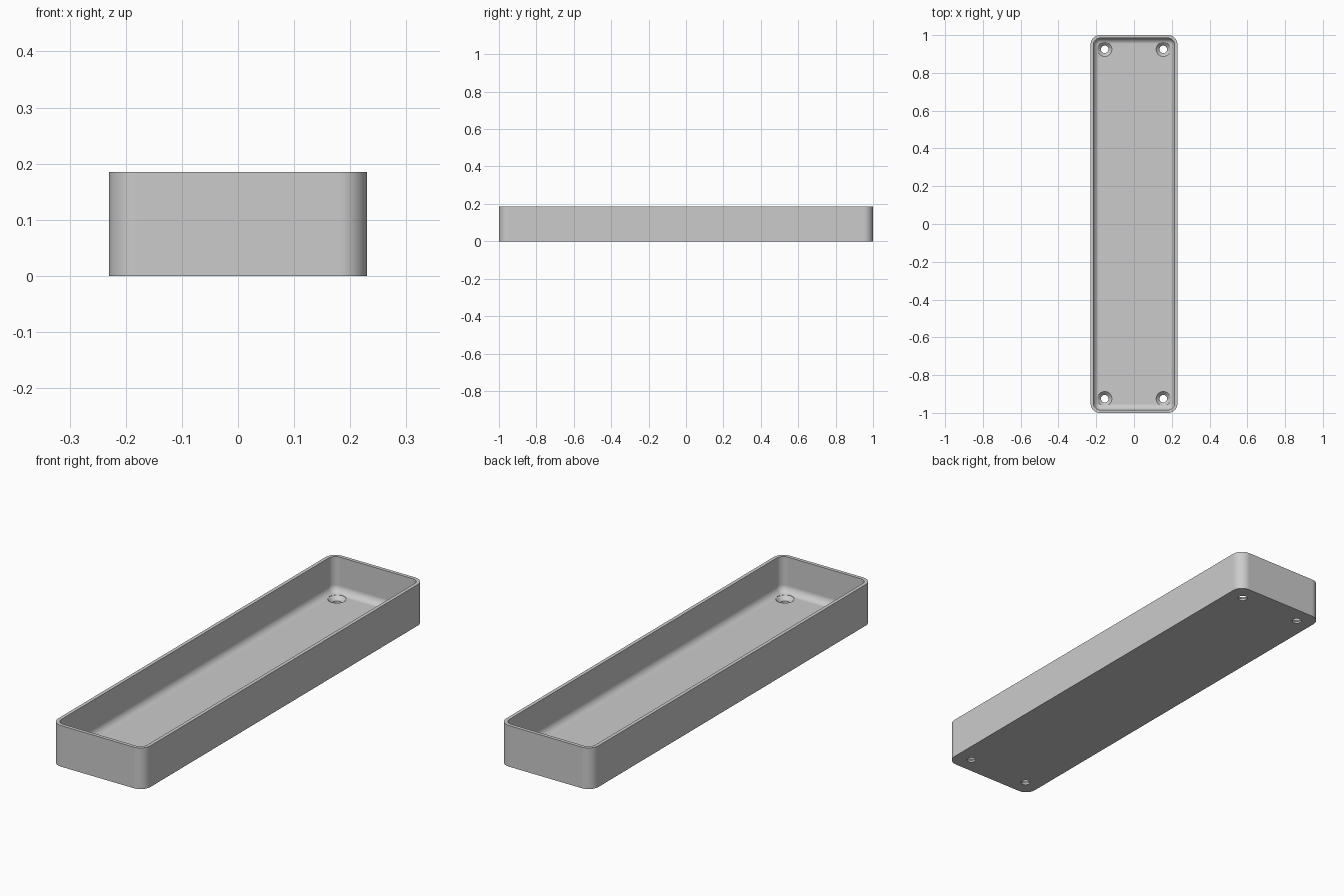
import bpy
import bmesh
from math import cos, sin, pi

if "Cube" in bpy.data.objects:
    bpy.data.objects.remove(bpy.data.objects["Cube"], do_unlink=True)

HALF_X, HALF_Y, HEIGHT = 0.23, 1.0, 0.185
CORNER, WALL, FLOOR = 0.05, 0.016, 0.026
FILLET = CORNER - WALL - 0.002
HOLE_X, HOLE_Y, HOLE_R, SINK_R = 0.155, 0.925, 0.02, 0.038
STEPS = 10

grey = bpy.data.materials.new("plain grey")
grey.use_nodes = True
grey.diffuse_color = (0.6, 0.6, 0.6, 1)
grey.node_tree.nodes["Principled BSDF"].inputs["Base Color"].default_value = (0.6, 0.6, 0.6, 1)


def rounded_loop(bm, inset, z):
    """Rounded rectangle, drawn inward from the outer outline by inset."""
    radius = CORNER - inset
    verts = []
    for quarter, (sx, sy) in enumerate([(1, 1), (-1, 1), (-1, -1), (1, -1)]):
        for i in range(STEPS + 1):
            a = (quarter + i / STEPS) * pi / 2
            verts.append(bm.verts.new((sx * (HALF_X - CORNER) + radius * cos(a),
                                       sy * (HALF_Y - CORNER) + radius * sin(a), z)))
    return verts


def circle_loop(bm, x, y, radius, z, sides=32):
    return [bm.verts.new((x + radius * cos(2 * pi * i / sides),
                          y + radius * sin(2 * pi * i / sides), z)) for i in range(sides)]


def skin(bm, loops):
    """Join the loops into a closed solid."""
    for low, high in zip(loops, loops[1:]):
        for i in range(len(low)):
            j = (i + 1) % len(low)
            bm.faces.new((low[i], low[j], high[j], high[i]))
    bm.faces.new(loops[0][::-1])
    bm.faces.new(loops[-1])
    bmesh.ops.recalc_face_normals(bm, faces=bm.faces)


def finish(bm, name):
    mesh = bpy.data.meshes.new(name)
    bm.to_mesh(mesh)
    bm.free()
    mesh.materials.append(grey)
    obj = bpy.data.objects.new(name, mesh)
    bpy.context.collection.objects.link(obj)
    return obj


# Tray shell: outer wall, rim, inner wall, then the fillet down to the floor
bm = bmesh.new()
profile = [(0, 0), (0, HEIGHT), (WALL, HEIGHT)]
for i in range(STEPS + 1):
    a = i / STEPS * pi / 2
    profile.append((WALL + FILLET * (1 - cos(a)), FLOOR + FILLET * (1 - sin(a))))
skin(bm, [rounded_loop(bm, inset, z) for inset, z in profile])
tray = finish(bm, "tray")

# Countersunk screw holes in the four corners
bm = bmesh.new()
sink = [(HOLE_R, -0.02), (HOLE_R, FLOOR - SINK_R + HOLE_R), (SINK_R, FLOOR), (SINK_R, FLOOR + 0.05)]
for sx in (-1, 1):
    for sy in (-1, 1):
        skin(bm, [circle_loop(bm, sx * HOLE_X, sy * HOLE_Y, r, z) for r, z in sink])
cutter = finish(bm, "screw_hole_cutter")
cutter.hide_render = True

cut = tray.modifiers.new("screw holes", "BOOLEAN")
cut.operation = "DIFFERENCE"
cut.solver = "EXACT"
cut.object = cutter
bpy.ops.object.select_all(action="DESELECT")
tray.select_set(True)
bpy.context.view_layer.objects.active = tray
bpy.ops.object.modifier_apply(modifier=cut.name)
bpy.data.objects.remove(cutter, do_unlink=True)

# Smooth corners and fillet, crisp rim and holes
bpy.ops.object.shade_smooth_by_angle(angle=pi / 6)
weighted = tray.modifiers.new("flat floor shading", "WEIGHTED_NORMAL")
weighted.keep_sharp = True
